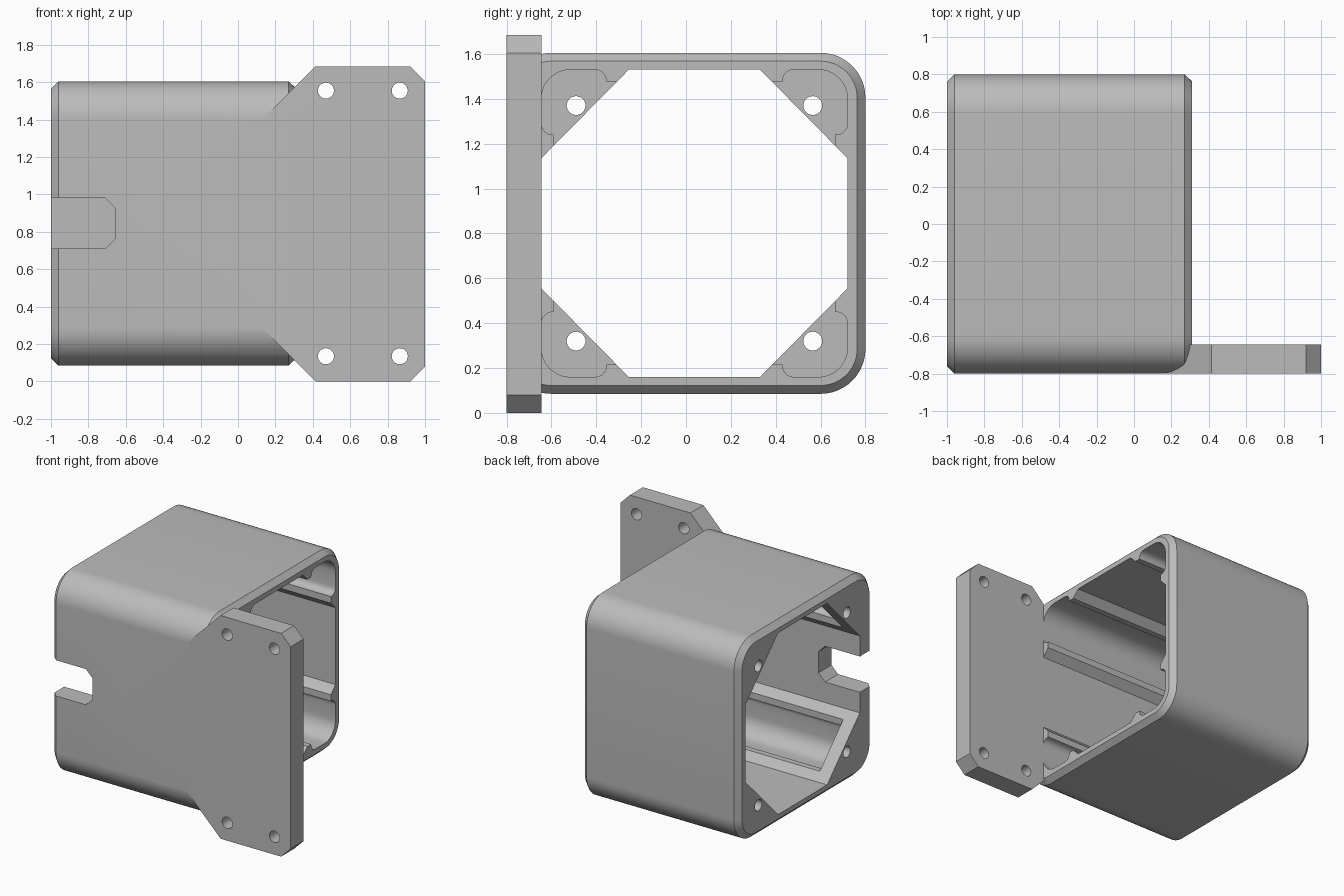
import bpy, bmesh
from math import sin, cos, pi, radians

if "Cube" in bpy.data.objects:
    bpy.data.objects.remove(bpy.data.objects["Cube"], do_unlink=True)

grey = bpy.data.materials.new("light grey")
grey.use_nodes = True
grey.diffuse_color = (0.5, 0.5, 0.5, 1)
grey.node_tree.nodes["Principled BSDF"].inputs["Base Color"].default_value = grey.diffuse_color

MID_Z = 0.845


def loft(name, sections):
    """Closed solid through equal-length rings of 3D points."""
    bm = bmesh.new()
    rings = [[bm.verts.new(p) for p in ring] for ring in sections]
    bm.faces.new(rings[0])
    bm.faces.new(rings[-1])
    n = len(rings[0])
    for a, b in zip(rings, rings[1:]):
        for i in range(n):
            j = (i + 1) % n
            bm.faces.new((a[i], a[j], b[j], b[i]))
    bmesh.ops.recalc_face_normals(bm, faces=bm.faces)
    mesh = bpy.data.meshes.new(name)
    bm.to_mesh(mesh)
    bm.free()
    mesh.materials.append(grey)
    obj = bpy.data.objects.new(name, mesh)
    bpy.context.collection.objects.link(obj)
    return obj


def along_x(name, pts, x0, x1):
    return loft(name, [[(x, y, z) for y, z in pts] for x in (x0, x1)])


def along_y(name, pts, y0, y1):
    return loft(name, [[(x, y, z) for x, z in pts] for y in (y0, y1)])


def arc(cx, cy, r, start, end, steps):
    return [(cx + r * cos(radians(start + (end - start) * i / steps)),
             cy + r * sin(radians(start + (end - start) * i / steps)))
            for i in range(steps + 1)]


def rounded_ring(x, inset):
    """Outer housing outline at a given x, shrunk by inset."""
    w, h, r = 0.8 - inset, 0.76 - inset, 0.2 - inset
    pts = []
    for k, (sy, sz) in enumerate([(1, 1), (-1, 1), (-1, -1), (1, -1)]):
        pts += arc(sy * (w - r), sz * (h - r), r, 90 * k, 90 * k + 90, 12)
    return [(x, y, z + MID_Z) for y, z in pts]


def four_corners(corner):
    """Mirror one corner path (run counter-clockwise) around the cavity."""
    flip = corner[::-1]
    path = (corner + [(-y, z) for y, z in flip]
            + [(-y, -z) for y, z in corner] + [(y, -z) for y, z in flip])
    return [(y + 0.0375, z + MID_Z) for y, z in path]


def combine(target, tool, operation):
    mod = target.modifiers.new(operation.title(), "BOOLEAN")
    mod.operation, mod.solver, mod.object = operation, "EXACT", tool
    bpy.context.view_layer.objects.active = target
    bpy.ops.object.modifier_apply(modifier=mod.name)
    bpy.data.objects.remove(tool, do_unlink=True)


# Housing tube with chamfered ends
housing = loft("housing", [rounded_ring(-1, 0.04), rounded_ring(-0.96, 0),
                           rounded_ring(0.27, 0), rounded_ring(0.31, 0.037)])

# Mounting flange joined to the front wall
flange = [(0.14, 1.41), (0.415, 1.685), (0.92, 1.685), (1, 1.605),
          (1, 0.08), (0.92, 0), (0.415, 0), (0.14, 0.275)]
combine(housing, along_y("flange", flange, -0.8, -0.645), "UNION")

# Octagonal opening through the whole length
W, H = 0.6825, 0.685
octagon = four_corners([(W, 0.29), (0.2925, H)])
combine(housing, along_x("opening_cutter", octagon, -1.1, 0.5), "DIFFERENCE")

# Corner pockets, leaving lengthwise ribs and corner gussets at the closed end
pocket = ([(W - 0.3, 0.2), (W - 0.055, 0.345), (W - 0.055, 0.395)]
          + arc(W - 0.05, 0.445, 0.05, -90, 0, 5)
          + arc(W - 0.13, H - 0.13, 0.13, 0, 90, 10)
          + arc(0.4425, H - 0.05, 0.05, 90, 180, 5)
          + [(0.3925, H - 0.055), (0.3475, H - 0.055), (0.2, H - 0.3)])
for sy in (1, -1):
    for sz in (1, -1):
        pts = [(sy * y + 0.0375, sz * z + MID_Z) for y, z in pocket]
        combine(housing, along_x("pocket_cutter", pts, -0.9, 0.5), "DIFFERENCE")

# Screw holes in the gussets
for y in (-0.49, 0.565):
    for z in (0.32, 1.37):
        hole = arc(y, z, 0.042, 0, 345, 23)
        combine(housing, along_x("gusset_hole_cutter", hole, -1.1, -0.8), "DIFFERENCE")

# Screw holes in the flange
for x in (0.47, 0.865):
    for z in (0.135, 1.555):
        hole = arc(x, z, 0.043, 0, 345, 23)
        combine(housing, along_y("flange_hole_cutter", hole, -0.9, -0.55), "DIFFERENCE")

# Cable notch in the front wall
notch = [(-1.1, 0.71), (-0.71, 0.71), (-0.655, 0.765),
         (-0.655, 0.925), (-0.71, 0.98), (-1.1, 0.98)]
combine(housing, along_y("notch_cutter", notch, -0.9, -0.5), "DIFFERENCE")

# Smooth rounded corners, crisp edges
bpy.ops.object.select_all(action="DESELECT")
housing.select_set(True)
bpy.context.view_layer.objects.active = housing
bpy.ops.object.shade_smooth_by_angle(angle=radians(25))
